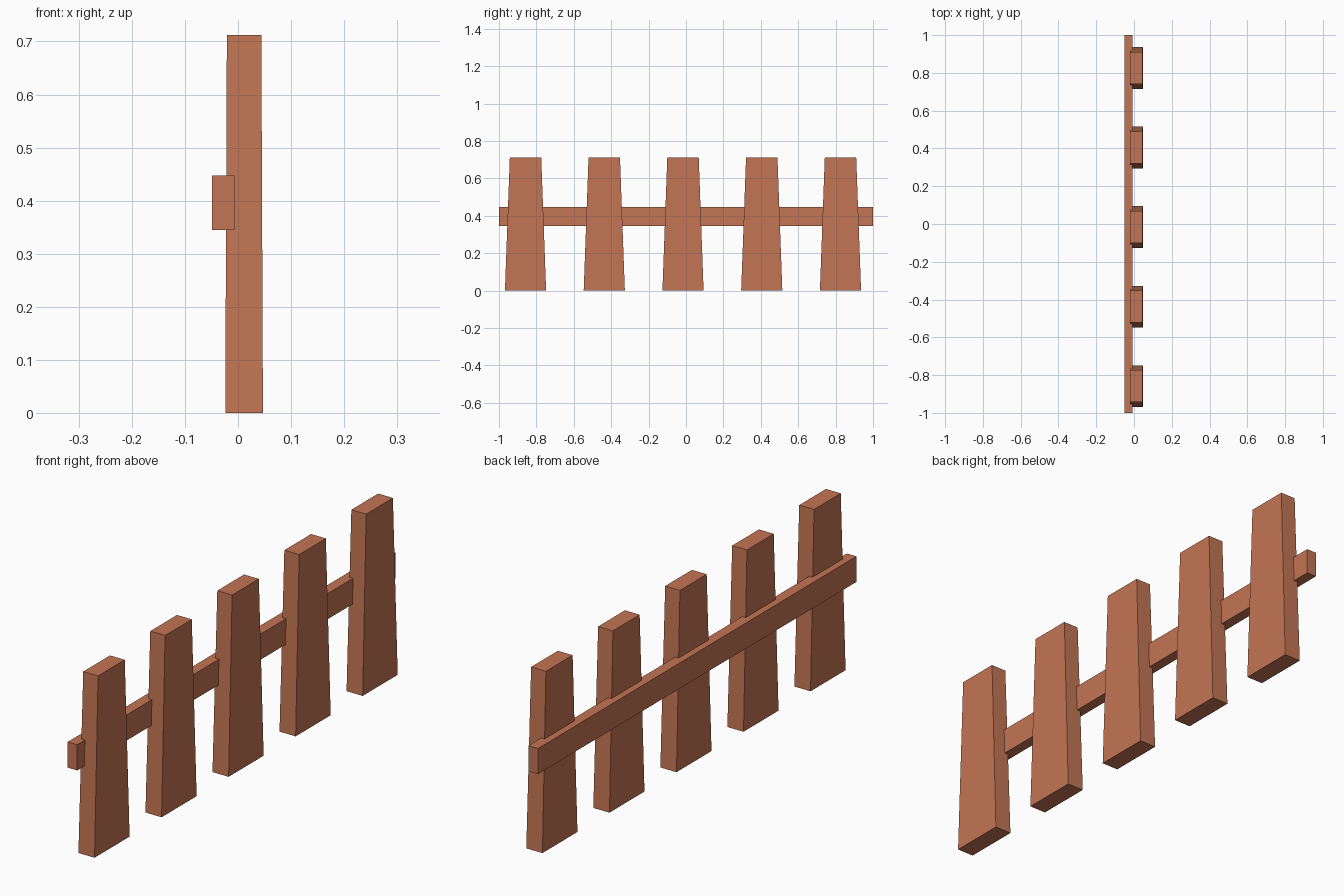
import bpy, bmesh

if "Cube" in bpy.data.objects:
    bpy.data.objects.remove(bpy.data.objects["Cube"])

wood = bpy.data.materials.new("terracotta wood")
wood.diffuse_color = (0.55, 0.178, 0.087, 1)
wood.use_nodes = True
wood.node_tree.nodes["Principled BSDF"].inputs["Base Color"].default_value = wood.diffuse_color


def tapered_box(name, location, base, top, height):
    """Box standing on its origin, with (x, y) sizes at base and top."""
    bm = bmesh.new()
    bmesh.ops.create_cube(bm, size=1)
    for v in bm.verts:
        size = top if v.co.z > 0 else base
        v.co.x *= size[0]
        v.co.y *= size[1]
        v.co.z = (v.co.z + 0.5) * height
    mesh = bpy.data.meshes.new(name)
    bm.to_mesh(mesh)
    bm.free()
    mesh.materials.append(wood)
    obj = bpy.data.objects.new(name, mesh)
    obj.location = location
    bpy.context.collection.objects.link(obj)
    return obj


# Five evenly spaced pickets, narrowing upwards
for i in range(5):
    tapered_box(f"picket_{i + 1}", (0.0115, -0.016 + (i - 2) * 0.421, 0),
                (0.071, 0.22), (0.065, 0.168), 0.712)

# Horizontal rail behind the pickets
tapered_box("rail", (-0.028, 0, 0.345), (0.042, 2), (0.042, 2), 0.102)
